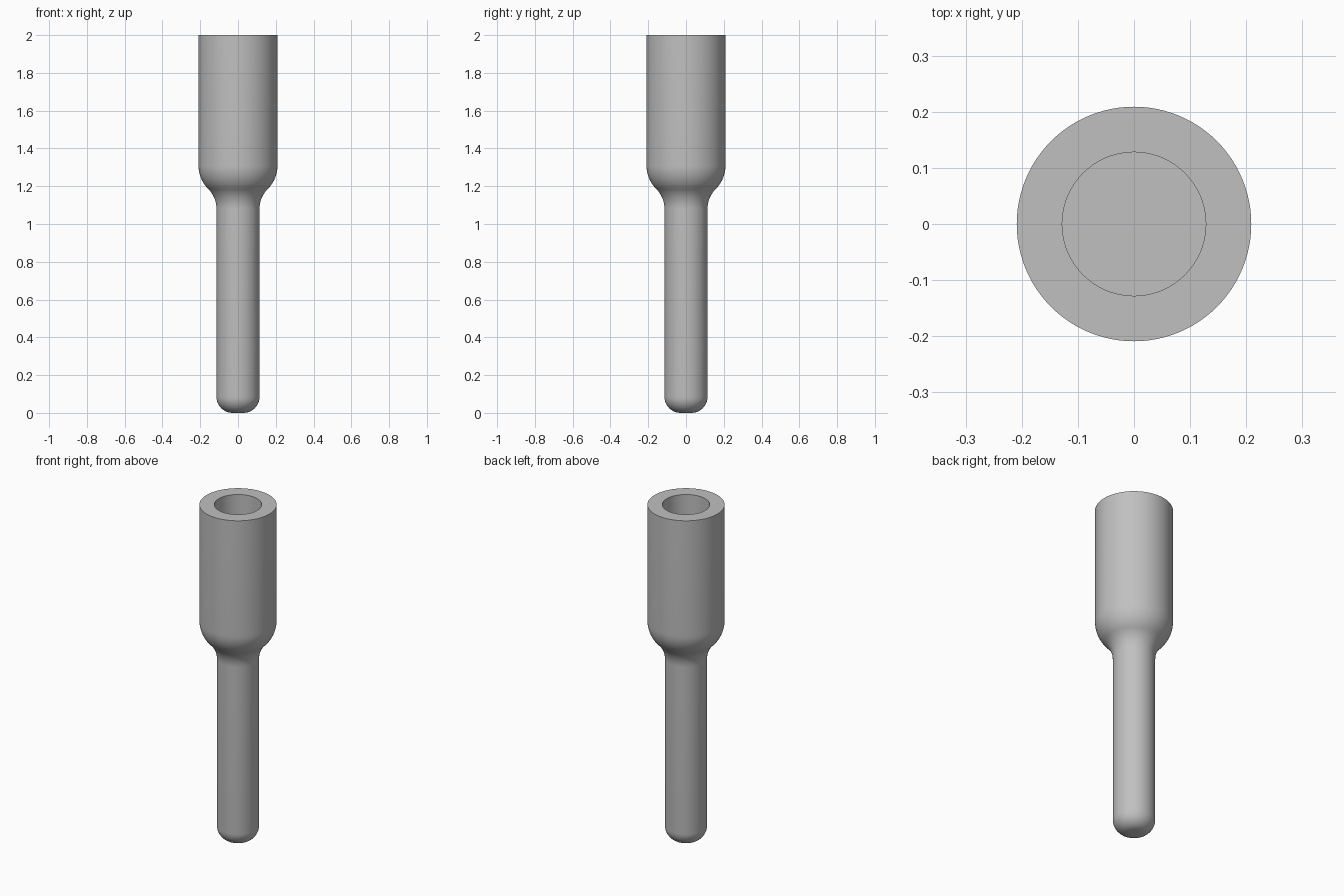
import bpy, bmesh, math

if "Cube" in bpy.data.objects:
    bpy.data.objects.remove(bpy.data.objects["Cube"])

SEGMENTS = 96
R_PIN, R_CUP, R_BORE = 0.114, 0.209, 0.128
BORE_FLOOR = 1.35


def arc(cx, cz, r, a0, a1, n=10):
    """Points (radius, height) on an arc, angles in degrees."""
    pts = []
    for i in range(n + 1):
        a = math.radians(a0 + (a1 - a0) * i / n)
        pts.append((cx + r * math.cos(a), cz + r * math.sin(a)))
    return pts


# Half profile, from the rounded tip up the outside and down into the bore
tip, concave, convex = 0.085, 0.15, 0.174
shoulder = 1.08 + (concave + convex) * math.sin(math.radians(45))
profile = [(0, 0)]
profile += arc(R_PIN - tip, tip, tip, -90, 0)
profile += arc(R_PIN + concave, 1.08, concave, 180, 135)
profile += arc(R_CUP - convex, shoulder, convex, -45, 0)
profile += [(R_CUP, 2), (R_BORE, 2), (R_BORE, BORE_FLOOR), (0, BORE_FLOOR)]

# Lathe the profile around z
bm = bmesh.new()
verts = [bm.verts.new((r, 0, z)) for r, z in profile]
edges = [bm.edges.new(pair) for pair in zip(verts, verts[1:])]
bmesh.ops.spin(bm, geom=verts + edges, cent=(0, 0, 0), axis=(0, 0, 1),
               angle=math.tau, steps=SEGMENTS, use_duplicate=False)
bmesh.ops.remove_doubles(bm, verts=bm.verts, dist=0.0002)
bmesh.ops.recalc_face_normals(bm, faces=bm.faces)
mesh = bpy.data.meshes.new("contact_pin")
bm.to_mesh(mesh)
bm.free()

# Plain grey metal
grey = bpy.data.materials.new("grey_metal")
grey.diffuse_color = (0.53, 0.53, 0.53, 1)
grey.use_nodes = True
grey.node_tree.nodes["Principled BSDF"].inputs["Base Color"].default_value = grey.diffuse_color
mesh.materials.append(grey)

pin = bpy.data.objects.new("contact_pin", mesh)
bpy.context.collection.objects.link(pin)
bpy.context.view_layer.objects.active = pin
pin.select_set(True)
bpy.ops.object.shade_smooth_by_angle(angle=math.radians(35))
